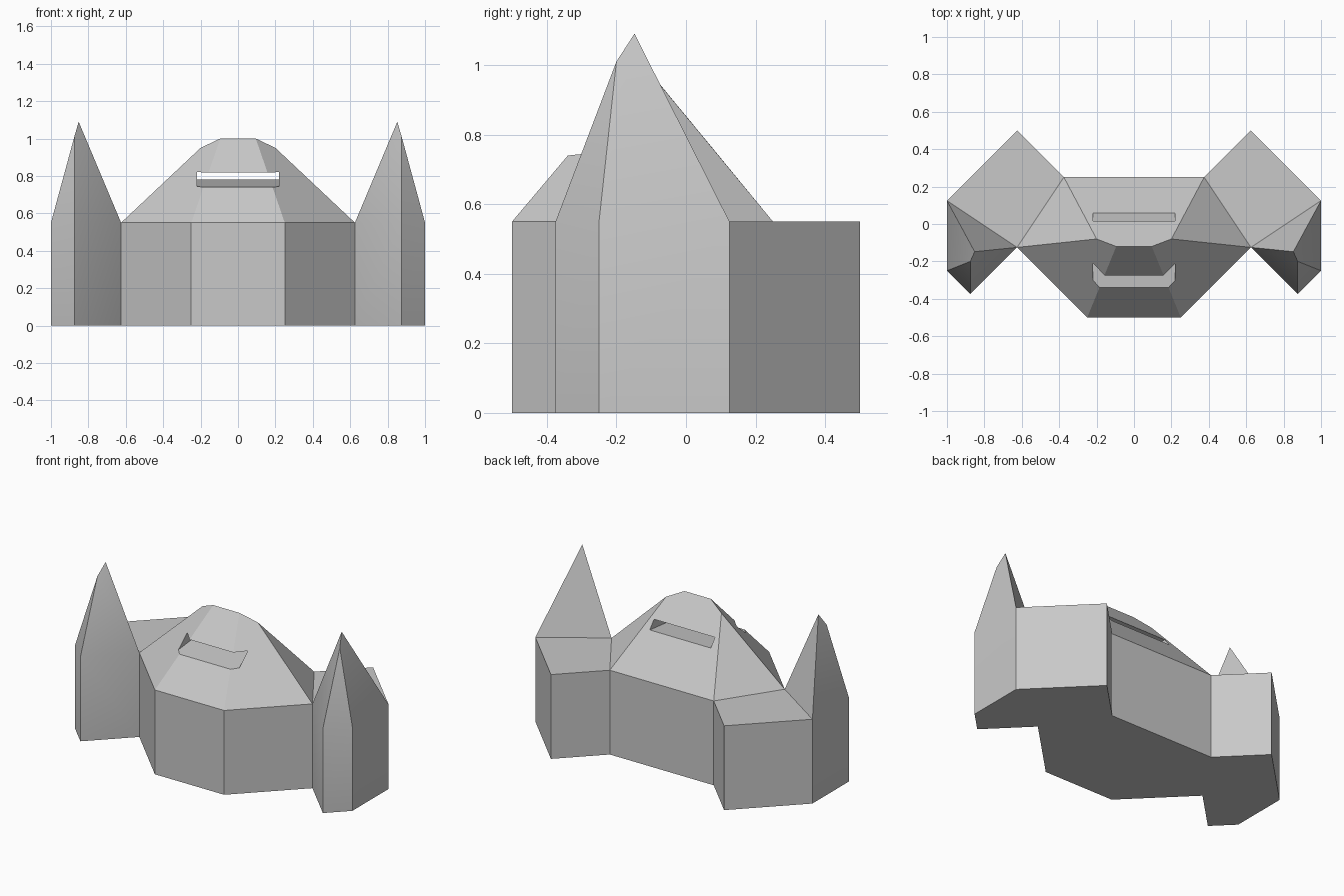
import bpy
import bmesh
import math

WALL = 0.55

cube = bpy.data.objects.get("Cube")
if cube:
    bpy.data.objects.remove(cube, do_unlink=True)

# One plain grey for everything
grey = bpy.data.materials.new("plain grey")
grey.use_nodes = True
colour = (0.58, 0.58, 0.58, 1)
grey.diffuse_color = colour
grey.node_tree.nodes["Principled BSDF"].inputs["Base Color"].default_value = colour


def add_object(name, bm):
    bmesh.ops.recalc_face_normals(bm, faces=bm.faces)
    mesh = bpy.data.meshes.new(name)
    bm.to_mesh(mesh)
    bm.free()
    mesh.materials.append(grey)
    obj = bpy.data.objects.new(name, mesh)
    bpy.context.collection.objects.link(obj)
    return obj


def roofed_block(name, plan, peaks, roof, side=1):
    """Vertical walls over a plan; roof faces index the wall tops, then the peaks."""
    bm = bmesh.new()
    low = [bm.verts.new((side * x, y, 0)) for x, y in plan]
    top = [bm.verts.new((side * x, y, WALL)) for x, y in plan]
    points = top + [bm.verts.new((side * x, y, z)) for x, y, z in peaks]
    bm.faces.new(low[::-1])
    for i in range(len(plan)):
        j = (i + 1) % len(plan)
        bm.faces.new((low[i], low[j], top[j], top[i]))
    for face in roof:
        bm.faces.new([points[i] for i in face])
    return add_object(name, bm)


def activate(obj):
    bpy.ops.object.select_all(action='DESELECT')
    obj.select_set(True)
    bpy.context.view_layer.objects.active = obj


# Central hall with its faceted dome
hall = roofed_block(
    "central_hall",
    [(-0.25, -0.5), (0.25, -0.5), (0.625, -0.125),
     (0.375, 0.25), (-0.375, 0.25), (-0.625, -0.125)],
    [(0.095, -0.12, 1), (0.2, -0.08, 0.95), (-0.2, -0.08, 0.95), (-0.095, -0.12, 1)],
    [(0, 1, 6, 9), (1, 2, 7, 6), (2, 3, 7),
     (3, 4, 8, 9, 6, 7), (4, 5, 8), (5, 0, 9, 8)])

# Sloping slot cut right through the dome
bm = bmesh.new()
section = [(-0.6, 0.713), (0.3, 0.806), (0.3, 0.851), (-0.6, 0.798)]
face = bm.faces.new([bm.verts.new((-0.22, y, z)) for y, z in section])
sweep = bmesh.ops.extrude_face_region(bm, geom=[face])
bmesh.ops.translate(bm, vec=(0.44, 0, 0),
                    verts=[v for v in sweep["geom"] if isinstance(v, bmesh.types.BMVert)])
cutter = add_object("slot_cutter", bm)
cutter.hide_render = True

cut = hall.modifiers.new("slot", 'BOOLEAN')
cut.operation = 'DIFFERENCE'
cut.solver = 'EXACT'
cut.object = cutter
activate(hall)
bpy.ops.object.modifier_apply(modifier=cut.name)
bpy.data.objects.remove(cutter, do_unlink=True)

# Side wings: flat roof behind, pointed spire in front
for side, label in ((1, "left"), (-1, "right")):
    wing = roofed_block(
        label + "_wing",
        [(0.625, -0.125), (0.875, -0.375), (1, -0.25),
         (1, 0.125), (0.625, 0.5), (0.375, 0.25)],
        [(0.852, -0.148, 1.09), (0.875, -0.2, 1.01)],
        [(0, 1, 7, 6), (1, 2, 7), (2, 3, 6, 7), (3, 0, 6), (0, 3, 4, 5)],
        side)
    activate(wing)
    bpy.ops.object.shade_smooth_by_angle(angle=math.radians(28))
